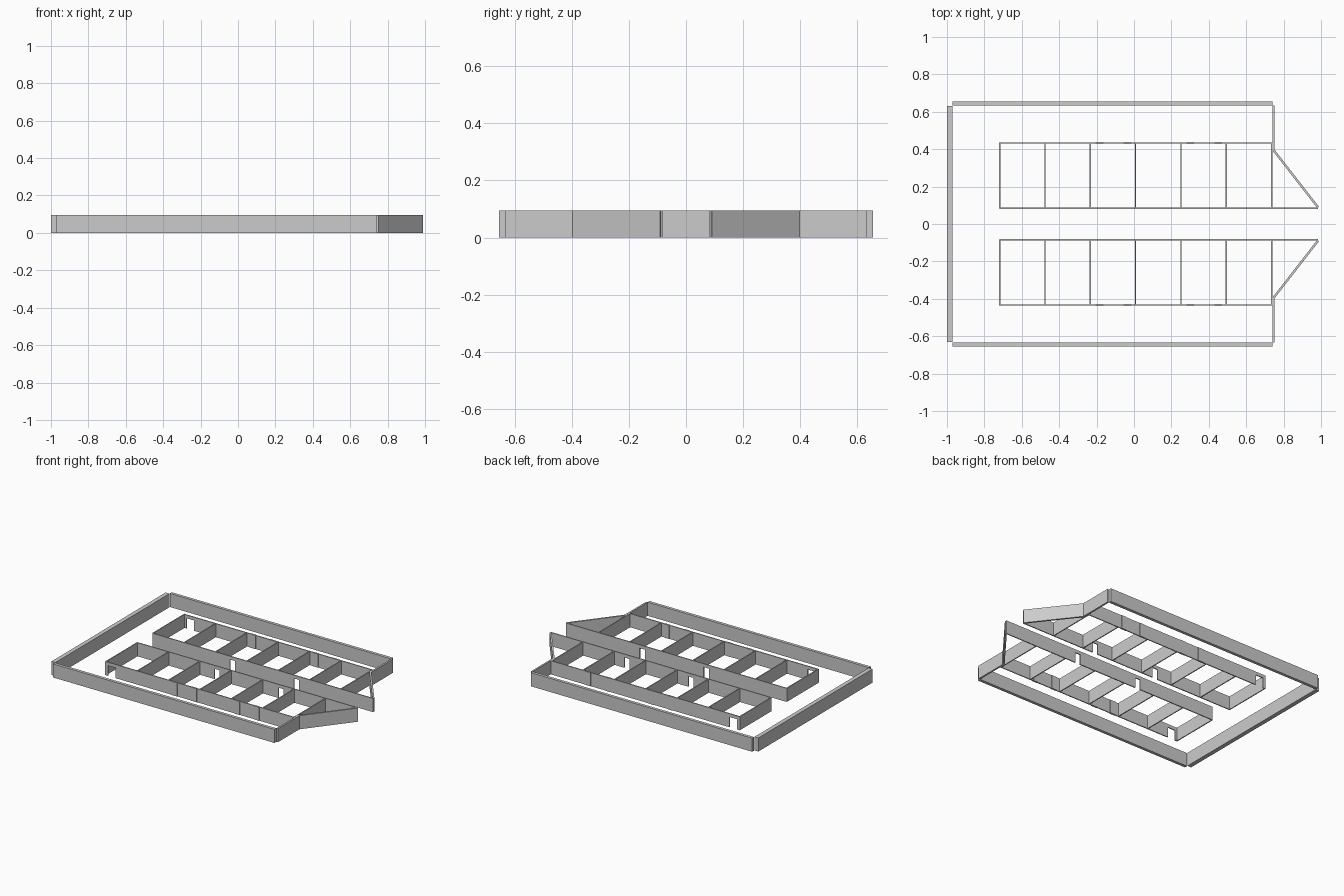
import bpy, bmesh
from mathutils import Vector

if "Cube" in bpy.data.objects:
    bpy.data.objects.remove(bpy.data.objects["Cube"])

H = 0.095   # wall height
T = 0.007   # thin partition thickness
DOOR = 0.072


def prism(bm, pts, z0=0.0, z1=H):
    low = [bm.verts.new((x, y, z0)) for x, y in pts]
    top = [bm.verts.new((x, y, z1)) for x, y in pts]
    bm.faces.new(low[::-1])
    bm.faces.new(top)
    n = len(pts)
    for i in range(n):
        j = (i + 1) % n
        bm.faces.new((low[i], low[j], top[j], top[i]))


def rect(bm, x0, x1, y0, y1, z0=0.0, z1=H):
    prism(bm, [(x0, y0), (x1, y0), (x1, y1), (x0, y1)], z0, z1)


def wall_x(bm, x0, x1, y, doors=(), t=T):
    # wall along x, with door openings below a lintel
    x = x0
    for a, b in doors:
        rect(bm, x, a, y - t / 2, y + t / 2)
        rect(bm, a, b, y - t / 2, y + t / 2, DOOR, H)
        x = b
    rect(bm, x, x1, y - t / 2, y + t / 2)


def finish(bm, name, mirror=True):
    bmesh.ops.recalc_face_normals(bm, faces=bm.faces)
    me = bpy.data.meshes.new(name)
    bm.to_mesh(me)
    bm.free()
    ob = bpy.data.objects.new(name, me)
    bpy.context.collection.objects.link(ob)
    if mirror:
        m = ob.modifiers.new("Mirror", 'MIRROR')
        m.use_axis = (False, True, False)
        m.use_mirror_merge = False
    return ob


# rear enclosing wall
bm = bmesh.new()
rect(bm, -1.0, -0.97, -0.63, 0.63)
finish(bm, "end_wall", False)

# long side walls
bm = bmesh.new()
rect(bm, -0.97, 0.74, 0.634, 0.655)
finish(bm, "side_wall")

# short wall beside the entrance
bm = bmesh.new()
rect(bm, 0.74, 0.752, 0.395, 0.634)
finish(bm, "entrance_wall")

# slanted entrance wall
bm = bmesh.new()
a, b = Vector((0.742, 0.4)), Vector((0.985, 0.088))
d = (b - a).normalized()
n = Vector((-d.y, d.x)) * 0.006
prism(bm, [a - n, b - n, b + n, a + n])
finish(bm, "slanted_wall")

# row of rooms: cross partitions
xs = [-0.718, -0.476, -0.234, 0.008, 0.251, 0.494, 0.736]
bm = bmesh.new()
for x in xs:
    rect(bm, x - T / 2, x + T / 2, 0.085, 0.435)
finish(bm, "room_partitions")

# corridor wall with two doorways
bm = bmesh.new()
wall_x(bm, xs[0], 0.985, 0.085, [(-0.12, -0.08), (0.375, 0.415)])
finish(bm, "corridor_wall")

# outer room wall with the end doorway
bm = bmesh.new()
wall_x(bm, xs[0] - T / 2, xs[-1], 0.433, [(-0.70, -0.64)])
finish(bm, "outer_room_wall")

# shallow projecting strips on the third and fifth rooms
bm = bmesh.new()
for x0, x1 in [(-0.206, -0.163), (-0.056, -0.013), (0.28, 0.32), (0.43, 0.47)]:
    rect(bm, x0, x1, 0.427, 0.4395)
finish(bm, "wall_strips")
